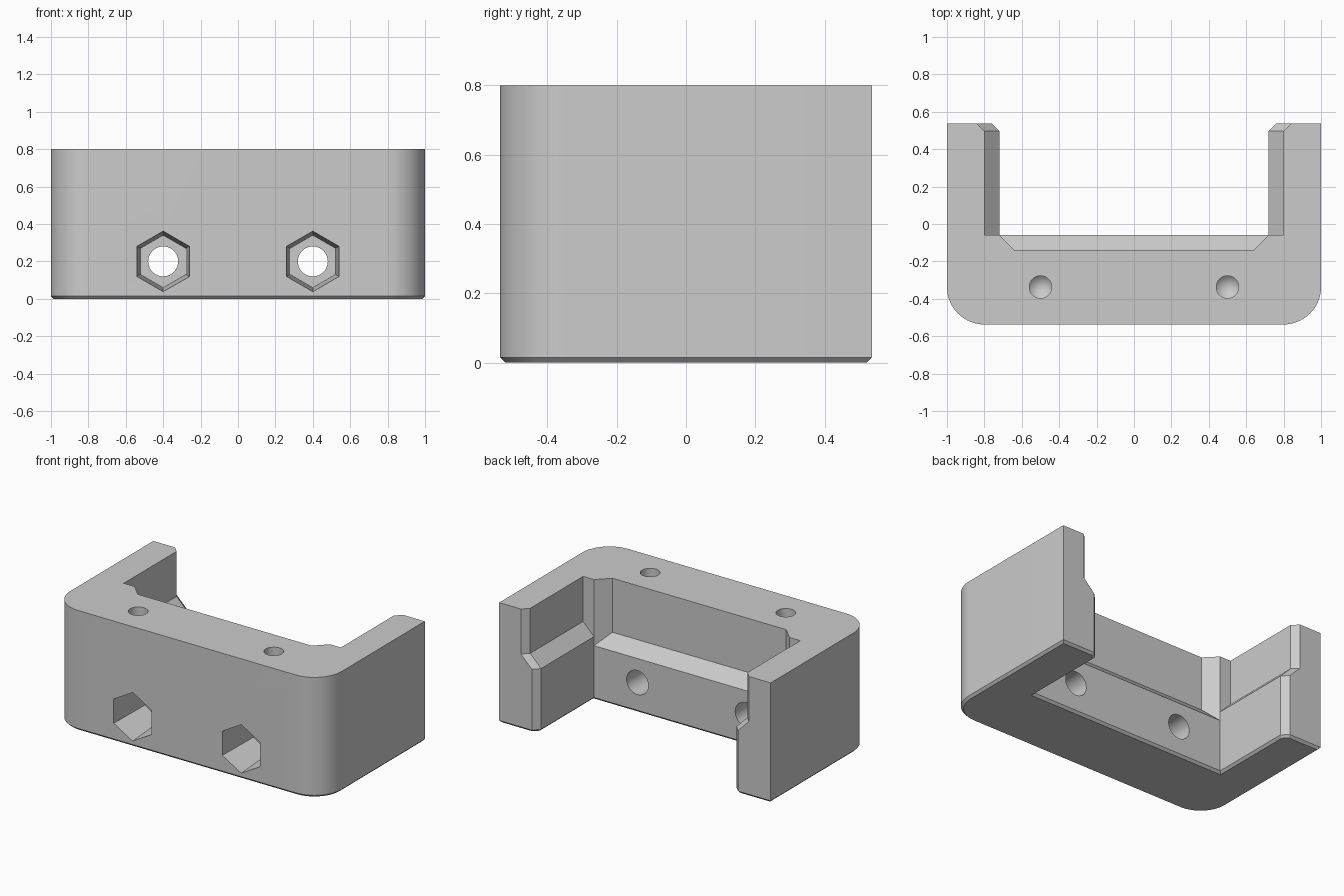
import bpy, bmesh, math
from mathutils import Matrix, Vector

if "Cube" in bpy.data.objects:
    bpy.data.objects.remove(bpy.data.objects["Cube"])

FRONT, BACK, HEIGHT = -0.537, 0.537, 0.8
CORNER, EDGE = 0.2, 0.015      # front corner radius, bottom chamfer
STEP = 0.08                    # depth of the sloped ledges
SHELF_Z, ARM_Z = 0.36, 0.42    # where the rear shelf and arm ledges begin

grey = bpy.data.materials.new("plain_grey")
grey.use_nodes = True
grey.diffuse_color = (0.6, 0.6, 0.6, 1)
grey.node_tree.nodes["Principled BSDF"].inputs["Base Color"].default_value = (0.6, 0.6, 0.6, 1)


def new_object(name, bm):
    mesh = bpy.data.meshes.new(name)
    bm.to_mesh(mesh)
    bm.free()
    obj = bpy.data.objects.new(name, mesh)
    obj.data.materials.append(grey)
    bpy.context.collection.objects.link(obj)
    return obj


def ramp(z, start):
    return min(max(z - start, 0), STEP)


def outline(z, c):
    """U-shaped plan at height z, drawn in by c."""
    arm = 0.72 + ramp(z, ARM_Z) + c
    d = ramp(z, SHELF_Z)
    wall = -0.06 - c
    miter = c * math.tan(math.pi / 8)
    half = [(0.72 + c - d, wall - d), (0.72 + c, wall), (arm, wall),
            (arm, BACK - 0.04 - miter), (arm + 0.04 - c + miter, BACK - c),
            (1 - c, BACK - c)]
    r = CORNER - c
    for i in range(17):
        a = -math.pi / 2 * i / 16
        half.append((1 - CORNER + r * math.cos(a), FRONT + CORNER + r * math.sin(a)))
    return half + [(-x, y) for x, y in reversed(half)]


# Body: stacked outlines joined into one solid
bm = bmesh.new()
levels = [(0, EDGE), (EDGE, 0)] + [(z, 0) for z in
          (SHELF_Z, ARM_Z, SHELF_Z + STEP, ARM_Z + STEP, HEIGHT)]
rings = [[bm.verts.new((x, y, z)) for x, y in outline(z, c)] for z, c in levels]
for low, high in zip(rings, rings[1:]):
    for i in range(len(low)):
        j = (i + 1) % len(low)
        bm.faces.new((low[i], low[j], high[j], high[i]))
bm.faces.new(rings[0])
bm.faces.new(rings[-1])
bmesh.ops.remove_doubles(bm, verts=bm.verts, dist=0.0005)
bmesh.ops.dissolve_limit(bm, angle_limit=0.01, verts=bm.verts, edges=bm.edges)
bmesh.ops.recalc_face_normals(bm, faces=bm.faces)
body = new_object("bracket_body", bm)


def cut(name, sides, r1, r2, start, end):
    """Cut a straight or tapered hole between two points."""
    start, end = Vector(start), Vector(end)
    axis = end - start
    turn = Matrix.Rotation(-math.pi / 2 if axis.y > 0 else math.pi, 4, 'X')
    bm = bmesh.new()
    bmesh.ops.create_cone(bm, cap_ends=True, segments=sides, radius1=r1, radius2=r2,
                          depth=axis.length,
                          matrix=Matrix.Translation((start + end) / 2) @ turn)
    bmesh.ops.remove_doubles(bm, verts=bm.verts, dist=0.0001)
    cutter = new_object(name, bm)
    cutter.hide_render = True
    mod = body.modifiers.new(name, 'BOOLEAN')
    mod.operation, mod.solver, mod.object = 'DIFFERENCE', 'EXACT', cutter
    bpy.ops.object.modifier_apply(modifier=mod.name)
    bpy.data.objects.remove(cutter)


bpy.ops.object.select_all(action='DESELECT')
body.select_set(True)
bpy.context.view_layer.objects.active = body
for s in (-1, 1):
    # Tapered hexagonal nut pocket with a bolt hole behind it
    cut("nut_pocket", 6, 0.163, 0.14, (s * 0.4, FRONT - 0.02, 0.2), (s * 0.4, FRONT + 0.3, 0.2))
    cut("bolt_hole", 40, 0.08, 0.08, (s * 0.4, FRONT + 0.1, 0.2), (s * 0.4, 0.1, 0.2))
    # Blind drilled hole with a pointed end
    cut("top_hole", 32, 0.06, 0.06, (s * 0.5, -0.337, HEIGHT + 0.1), (s * 0.5, -0.337, 0.5))
    cut("hole_tip", 32, 0.06, 0, (s * 0.5, -0.337, 0.5), (s * 0.5, -0.337, 0.44))

bpy.ops.object.shade_smooth_by_angle(angle=math.radians(25))
